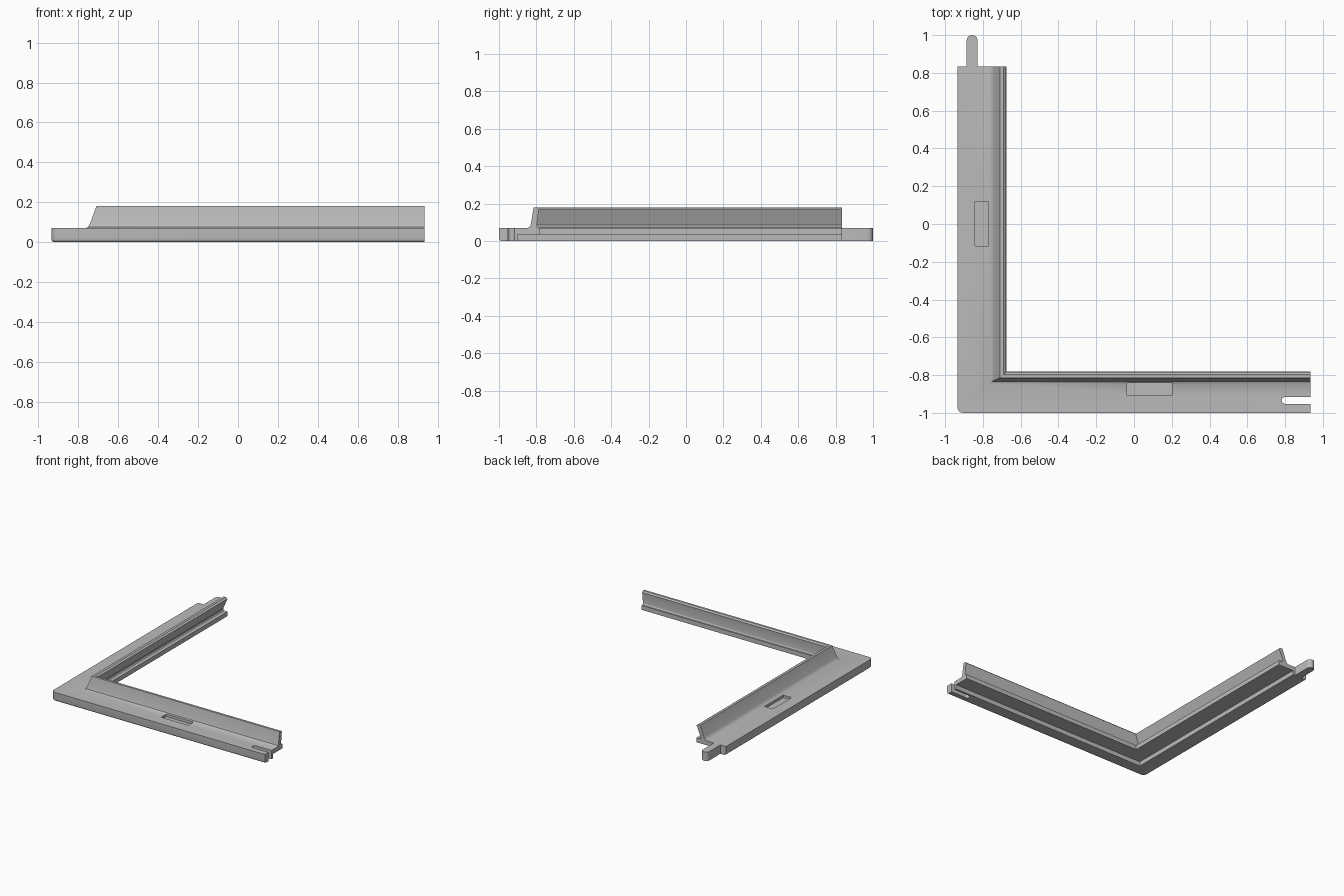
import bpy, bmesh, math

if "Cube" in bpy.data.objects:
    bpy.data.objects.remove(bpy.data.objects["Cube"])

END_X, END_Y, DECK = 0.935, 0.835, 0.07

grey = bpy.data.materials.new("plain_grey")
grey.use_nodes = True
colour = (0.5, 0.5, 0.5, 1)
grey.diffuse_color = colour
grey.node_tree.nodes["Principled BSDF"].inputs["Base Color"].default_value = colour


def make_object(name, bm):
    bmesh.ops.recalc_face_normals(bm, faces=bm.faces)
    mesh = bpy.data.meshes.new(name)
    bm.to_mesh(mesh)
    bm.free()
    mesh.materials.append(grey)
    obj = bpy.data.objects.new(name, mesh)
    bpy.context.collection.objects.link(obj)
    return obj


def prism(name, outline, z0, z1):
    bm = bmesh.new()
    face = bm.faces.new([bm.verts.new((x, y, z0)) for x, y in outline])
    top = bmesh.ops.extrude_face_region(bm, geom=[face])["geom"]
    verts = [v for v in top if isinstance(v, bmesh.types.BMVert)]
    bmesh.ops.translate(bm, verts=verts, vec=(0, 0, z1 - z0))
    return make_object(name, bm)


def rectangle(x0, x1, y0, y1):
    return [(x0, y0), (x1, y0), (x1, y1), (x0, y1)]


def round_bar(start, tip, radius, angle):
    """Bar from start to tip with a half-round tip; angle is its direction."""
    c, s = math.cos(angle), math.sin(angle)
    pts = [(start[0] + s * radius, start[1] - c * radius)]
    for i in range(13):
        a = angle - math.pi / 2 + math.pi * i / 12
        pts.append((tip[0] + radius * math.cos(a), tip[1] + radius * math.sin(a)))
    return pts + [(start[0] - s * radius, start[1] + c * radius)]


# Moulding section: x on the side arm, y on the front arm, height
SECTION = [
    (-0.935, -1.0, 0), (-0.935, -1.0, DECK),
    (-0.765, -0.845, DECK), (-0.751, -0.834, 0.077), (-0.742, -0.829, 0.092),
    (-0.71, -0.815, 0.18), (-0.69, -0.797, 0.18), (-0.677, -0.787, 0.17),
    (-0.714, -0.797, 0.085), (-0.712, -0.795, 0.076), (-0.704, -0.79, DECK),
    (-0.675, -0.78, DECK), (-0.675, -0.78, 0.035),
    (-0.81, -0.9, 0.035), (-0.81, -0.9, 0),
]

# Sweep the section round the mitred corner
bm = bmesh.new()
rings = [
    [bm.verts.new((END_X, y, z)) for x, y, z in SECTION],
    [bm.verts.new((x, y, z)) for x, y, z in SECTION],
    [bm.verts.new((x, END_Y, z)) for x, y, z in SECTION],
]
count = len(SECTION)
for a, b in zip(rings, rings[1:]):
    for i in range(count):
        j = (i + 1) % count
        bm.faces.new((a[i], a[j], b[j], b[i]))
bm.faces.new(rings[0])
bm.faces.new(rings[2])
bmesh.ops.recalc_face_normals(bm, faces=bm.faces)
bmesh.ops.dissolve_limit(bm, angle_limit=0.01, verts=bm.verts, edges=bm.edges)

# Round the outer corner, then the outer bottom edge
corner = [e for e in bm.edges if all(v.co.x < -0.93 and v.co.y < -0.99 for v in e.verts)]
bmesh.ops.bevel(bm, geom=corner, offset=0.03, segments=6, profile=0.5, affect='EDGES')
rim = [e for e in bm.edges
       if all(v.co.z < 0.001 and (v.co.x < -0.9 or v.co.y < -0.96) for v in e.verts)]
bmesh.ops.bevel(bm, geom=rim, offset=0.015, segments=4, profile=0.5, affect='EDGES')
frame = make_object("corner_frame", bm)

# Shallow pockets and the open slot
cutters = [
    prism("side_pocket_cutter", rectangle(-0.843, -0.77, -0.117, 0.118), 0.05, 0.1),
    prism("front_pocket_cutter", rectangle(-0.038, 0.2, -0.907, -0.843), 0.05, 0.1),
    prism("slot_cutter", round_bar((1.0, -0.934), (0.8, -0.934), 0.018, math.pi), -0.1, 0.1),
]
for cutter in cutters:
    cutter.hide_render = True
    cutter.hide_viewport = True
    mod = frame.modifiers.new(cutter.name, 'BOOLEAN')
    mod.operation = 'DIFFERENCE'
    mod.solver = 'EXACT'
    mod.object = cutter

# Locating tongue on the end of the side arm
tongue = prism("tongue", round_bar((-0.857, END_Y), (-0.857, 0.971), 0.029, math.pi / 2), 0, DECK)

# Smooth the fillets, keep the hard edges
for obj in (frame, tongue):
    bpy.ops.object.select_all(action='DESELECT')
    obj.select_set(True)
    bpy.context.view_layer.objects.active = obj
    bpy.ops.object.shade_smooth_by_angle(angle=math.radians(35))
